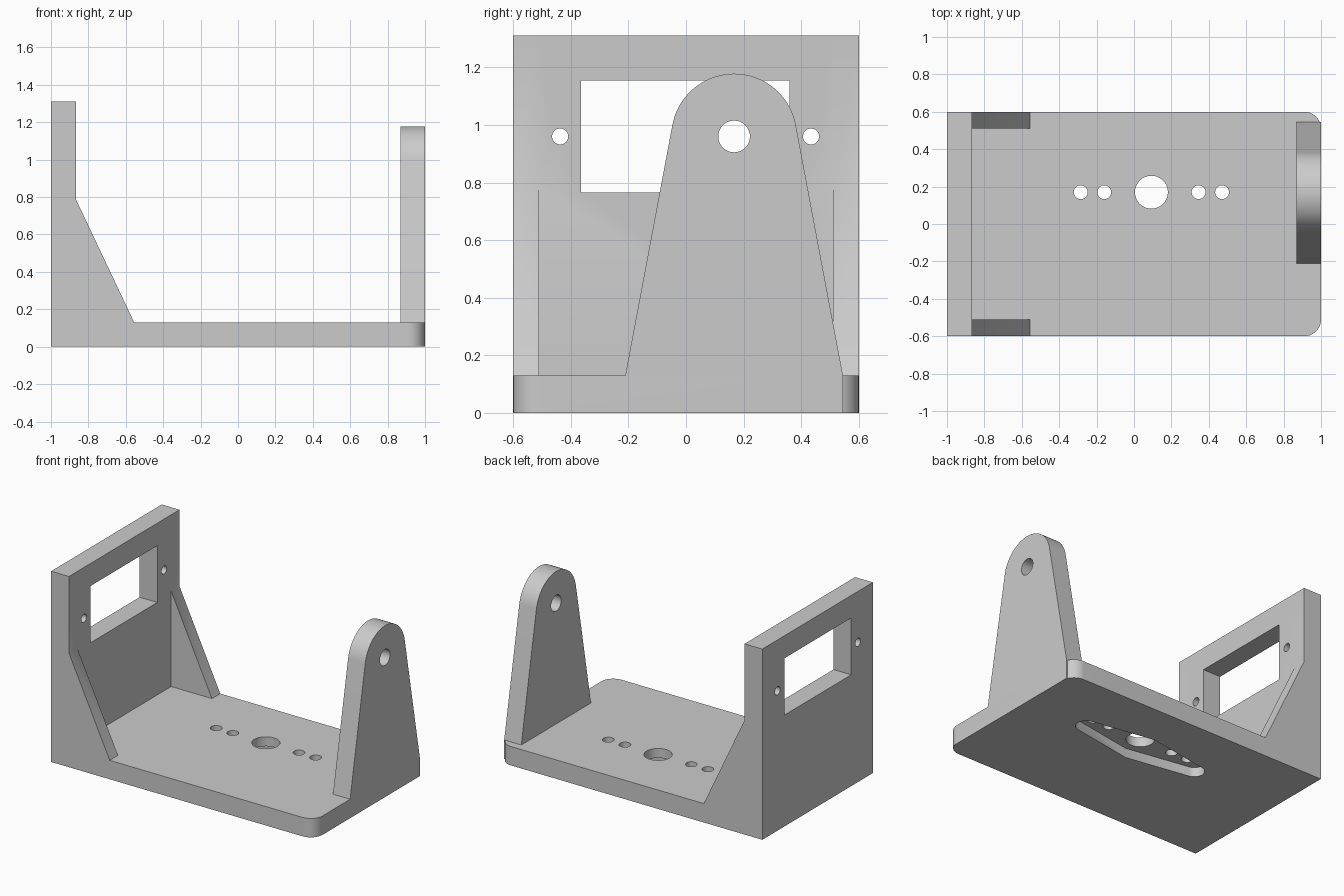
import bpy
import bmesh
from math import cos, sin, radians, sqrt
from mathutils import Vector

cube = bpy.data.objects.get("Cube")
if cube:
    bpy.data.objects.remove(cube)

grey = bpy.data.materials.new("light_grey")
grey.use_nodes = True
colour = (0.6, 0.6, 0.6, 1)
grey.diffuse_color = colour
grey.node_tree.nodes["Principled BSDF"].inputs["Base Color"].default_value = colour

# Plane placements: profile (a, b) plus extrusion depth d
PLACE = {
    "x": lambda a, b, d: (d, a, b),
    "y": lambda a, b, d: (a, d, b),
    "z": lambda a, b, d: (a, b, d),
}


def arc(cx, cy, r, start, end, steps):
    angles = [radians(start + (end - start) * i / steps) for i in range(steps + 1)]
    return [(cx + r * cos(t), cy + r * sin(t)) for t in angles]


def circle(cx, cy, r, steps=48):
    return arc(cx, cy, r, 0, 360, steps)[:-1]


def rect(a0, a1, b0, b1):
    return [(a0, b0), (a1, b0), (a1, b1), (a0, b1)]


def prism(name, axis, profile, lo, hi):
    """Extrude a flat profile along an axis between two depths."""
    place = PLACE[axis]
    bm = bmesh.new()
    face = bm.faces.new([bm.verts.new(place(a, b, lo)) for a, b in profile])
    grown = bmesh.ops.extrude_face_region(bm, geom=[face])["geom"]
    shift = Vector(place(0, 0, hi - lo))
    bmesh.ops.translate(bm, vec=shift, verts=[v for v in grown if isinstance(v, bmesh.types.BMVert)])
    bmesh.ops.recalc_face_normals(bm, faces=bm.faces)
    mesh = bpy.data.meshes.new(name)
    bm.to_mesh(mesh)
    bm.free()
    mesh.materials.append(grey)
    obj = bpy.data.objects.new(name, mesh)
    bpy.context.collection.objects.link(obj)
    return obj


def combine(target, tool, operation="DIFFERENCE"):
    """Apply a boolean to the target and remove the tool."""
    mod = target.modifiers.new("cut", "BOOLEAN")
    mod.operation, mod.solver, mod.object = operation, "EXACT", tool
    graph = bpy.context.evaluated_depsgraph_get()
    result = bpy.data.meshes.new_from_object(target.evaluated_get(graph))
    target.modifiers.clear()
    target.data = result
    bpy.data.objects.remove(tool)


def finish(obj):
    bpy.ops.object.select_all(action="DESELECT")
    obj.select_set(True)
    bpy.context.view_layer.objects.active = obj
    bpy.ops.object.shade_smooth_by_angle(angle=radians(30))


WALL_X, FLOOR, HALF, TOP = -0.865, 0.13, 0.6, 1.31
ARM_X, ARM_Y, ARM_Z = 0.87, 0.167, 0.96
ARM_EDGE = 0.545
CORNER = 0.09

# Frame: floor, end wall and gussets as one side profile
side = [(-1, 0), (1, 0), (1, FLOOR), (-0.555, FLOOR), (WALL_X, 0.785), (WALL_X, TOP), (-1, TOP)]
frame = prism("bracket_frame", "y", side, -HALF, HALF)

# Rounded floor corners, with a small square foot under the arm
c = 1 - CORNER
foot_angle = (ARM_EDGE - (HALF - CORNER)) / CORNER
foot_x = c + CORNER * sqrt(1 - foot_angle ** 2)
plan = [(-1.1, -HALF)] + arc(c, -HALF + CORNER, CORNER, -90, 0, 16)
plan += [(1, ARM_EDGE), (foot_x, ARM_EDGE)]
plan += [p for p in arc(c, HALF - CORNER, CORNER, 0, 90, 24) if p[1] > ARM_EDGE + 0.001]
plan += [(-1.1, HALF)]
combine(frame, prism("plan_trim", "z", plan, -0.1, 1.5), "INTERSECT")

# Open space between the gussets
combine(frame, prism("pocket", "y", rect(WALL_X, 1.2, FLOOR, 1.5), -0.51, 0.51))

# Wall window and screw holes
combine(frame, prism("window", "x", rect(-0.365, 0.36, 0.765, 1.155), -1.1, -0.7))
for y in (-0.437, 0.434):
    combine(frame, prism("screw_hole", "x", circle(y, ARM_Z, 0.028, 32), -1.1, -0.7))

# Floor holes around the shaft centre
HUB_X, HUB_Y = 0.093, 0.17
combine(frame, prism("shaft_hole", "z", circle(HUB_X, HUB_Y, 0.088), -0.1, 0.3))
for offset in (-0.378, -0.252, 0.252, 0.378):
    combine(frame, prism("floor_hole", "z", circle(HUB_X + offset, HUB_Y, 0.037, 32), -0.1, 0.3))

# Tapered recess under the floor
recess = [(HUB_X, HUB_Y - 0.14)] + arc(HUB_X + 0.435, HUB_Y, 0.065, -80, 80, 16)
recess += [(HUB_X, HUB_Y + 0.14)] + arc(HUB_X - 0.435, HUB_Y, 0.065, 100, 260, 16)
combine(frame, prism("recess", "z", recess, -0.1, 0.065))
finish(frame)

# Tapered pivot arm with round head and hole
outline = [(2 * ARM_Y - ARM_EDGE, FLOOR), (ARM_EDGE, FLOOR)]
outline += arc(ARM_Y, ARM_Z, 0.218, 10, 170, 40)
arm = prism("pivot_arm", "x", outline, ARM_X, 1)
combine(arm, prism("pivot_hole", "x", circle(ARM_Y, ARM_Z, 0.055), 0.7, 1.1))
finish(arm)
